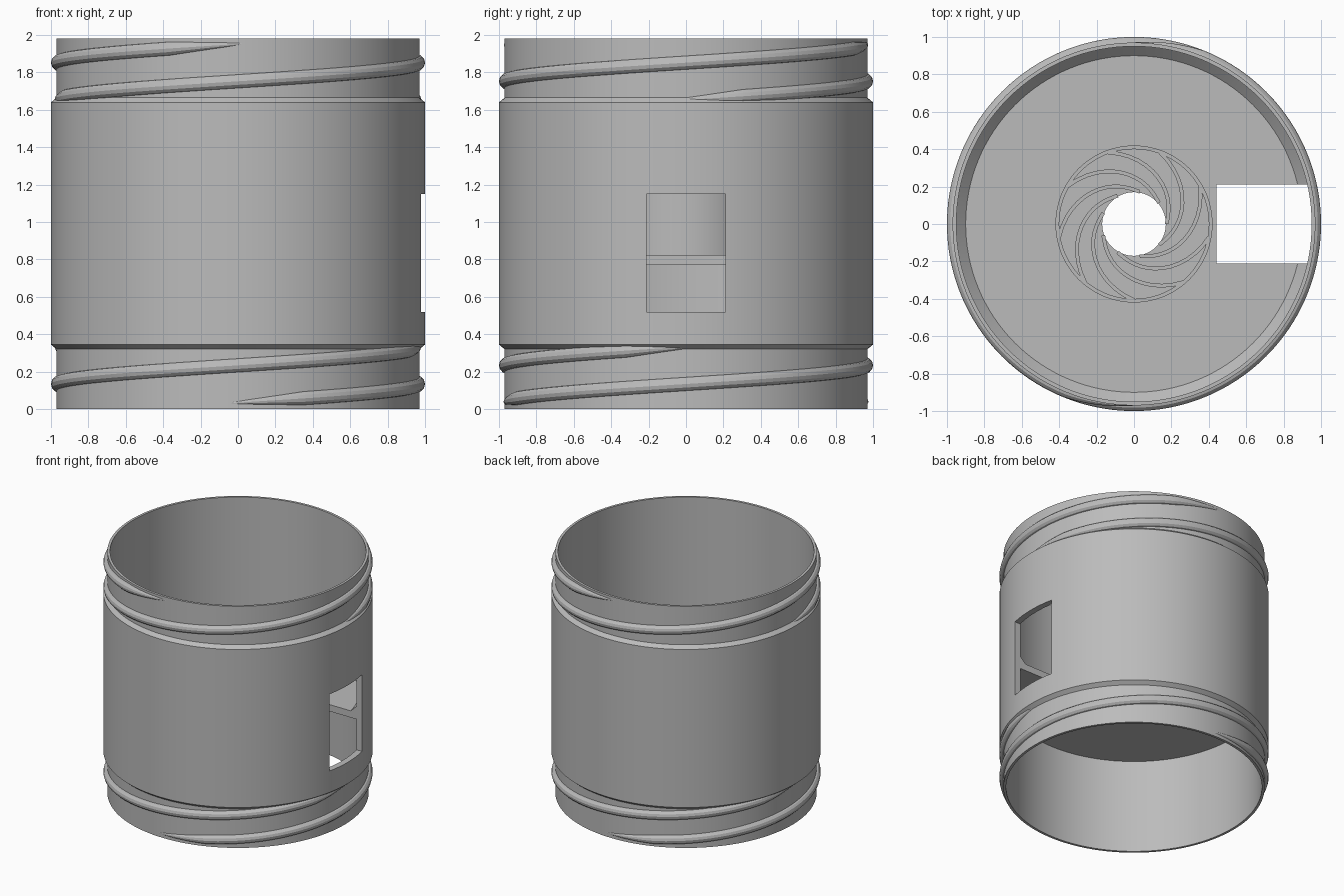
import bpy, bmesh, math

if "Cube" in bpy.data.objects:
    bpy.data.objects.remove(bpy.data.objects["Cube"], do_unlink=True)

grey = bpy.data.materials.new("plain grey")
grey.use_nodes = True
grey.diffuse_color = (0.5, 0.5, 0.5, 1)
grey.node_tree.nodes["Principled BSDF"].inputs["Base Color"].default_value = (0.5, 0.5, 0.5, 1)


def finish(name, bm):
    bmesh.ops.recalc_face_normals(bm, faces=bm.faces)
    mesh = bpy.data.meshes.new(name)
    bm.to_mesh(mesh)
    bm.free()
    mesh.materials.append(grey)
    obj = bpy.data.objects.new(name, mesh)
    bpy.context.collection.objects.link(obj)
    return obj


def smooth(obj):
    bpy.ops.object.select_all(action="DESELECT")
    obj.select_set(True)
    bpy.context.view_layer.objects.active = obj
    bpy.ops.object.shade_smooth_by_angle(angle=math.radians(25))


def loft(bm, rings, closed):
    """Join equal closed rings of points, either into a loop or with end caps."""
    rows = [[bm.verts.new(p) for p in ring] for ring in rings]
    n = len(rows[0])
    for i in range(len(rows) - (0 if closed else 1)):
        a, b = rows[i], rows[(i + 1) % len(rows)]
        for j in range(n):
            k = (j + 1) % n
            bm.faces.new((a[j], a[k], b[k], b[j]))
    if not closed:
        bm.faces.new(rows[0])
        bm.faces.new(rows[-1])


def lathe(name, profile, segments=128):
    bm = bmesh.new()
    angles = [2 * math.pi * i / segments for i in range(segments)]
    loft(bm, [[(r * math.cos(a), r * math.sin(a), z) for r, z in profile] for a in angles], True)
    return finish(name, bm)


# Outer shell with threaded necks, chamfered shoulders and an inner floor
FLOOR, UNDER = 0.825, 0.77
shell = lathe("shell_and_floor", [
    (0.95, 0), (0.97, 0), (0.97, 0.32), (1, 0.345), (1, 1.64), (0.97, 1.665),
    (0.97, 1.98), (0.95, 1.98), (0.95, FLOOR + 0.05), (0.9, FLOOR),
    (0.17, FLOOR), (0.17, UNDER), (0.95, UNDER)])

# Side window, cut through the wall and on into the floor
bm = bmesh.new()
bmesh.ops.create_cube(bm, size=1)
for v in bm.verts:
    v.co = (0.82 + v.co.x * 0.76, v.co.y * 0.42, 0.835 + v.co.z * 0.63)
cutter = finish("window_cutter", bm)
cutter.hide_render = True
cut = shell.modifiers.new("window", "BOOLEAN")
cut.operation = "DIFFERENCE"
cut.solver = "EXACT"
cut.object = cutter
bpy.context.view_layer.objects.active = shell
bpy.ops.object.modifier_apply(modifier="window")
bpy.data.objects.remove(cutter, do_unlink=True)
smooth(shell)

# Round housing standing on the floor
TOP = 1.25
smooth(lathe("vane_housing", [(0.4, FLOOR - 0.01), (0.42, FLOOR - 0.01), (0.42, TOP), (0.4, TOP)], 96))


# Curved vanes swirling out from the centre hole to the housing
def vane(bm, start, steps=14, half=0.01):
    def point(t):
        r = 0.175 + 0.232 * t ** 1.4
        a = start + math.radians(110) * t
        return r * math.cos(a), r * math.sin(a)
    rings = []
    for i in range(steps + 1):
        t = i / steps
        x, y = point(t)
        x2, y2 = point(t + 0.01)
        d = math.hypot(x2 - x, y2 - y)
        nx, ny = -(y2 - y) / d * half, (x2 - x) / d * half
        rings.append([(x + s * nx, y + s * ny, z)
                      for s, z in ((-1, FLOOR - 0.01), (1, FLOOR - 0.01), (1, TOP), (-1, TOP))])
    loft(bm, rings, False)


VANES = 9
bm = bmesh.new()
for i in range(VANES):
    vane(bm, 2 * math.pi * i / VANES)
smooth(finish("swirl_vanes", bm))


# Rounded thread ridge that fades out at both ends
def thread(name, start, z_start, z_end, sweep=280, steps=112, sides=12):
    bm = bmesh.new()
    rings = []
    for i in range(steps + 1):
        t = i / steps
        a = math.radians(start + sweep * t)
        size = 0.036 * min(1, 0.1 + min(t, 1 - t) * sweep / 28)
        z = z_start + (z_end - z_start) * t
        ring = []
        for j in range(sides):
            b = 2 * math.pi * j / sides
            r = 0.964 + size * math.cos(b)
            r = max(r, 0.955)
            ring.append((r * math.cos(a), r * math.sin(a), z + size * 1.05 * math.sin(b)))
        rings.append(ring)
    loft(bm, rings, False)
    smooth(finish(name, bm))


# Two thread starts on each neck, half a turn apart
for label, turn in (("a", 0), ("b", 180)):
    thread("upper_thread_" + label, turn - 7, 1.645, 1.955)
    thread("lower_thread_" + label, turn + 86, 0.03, 0.34)
